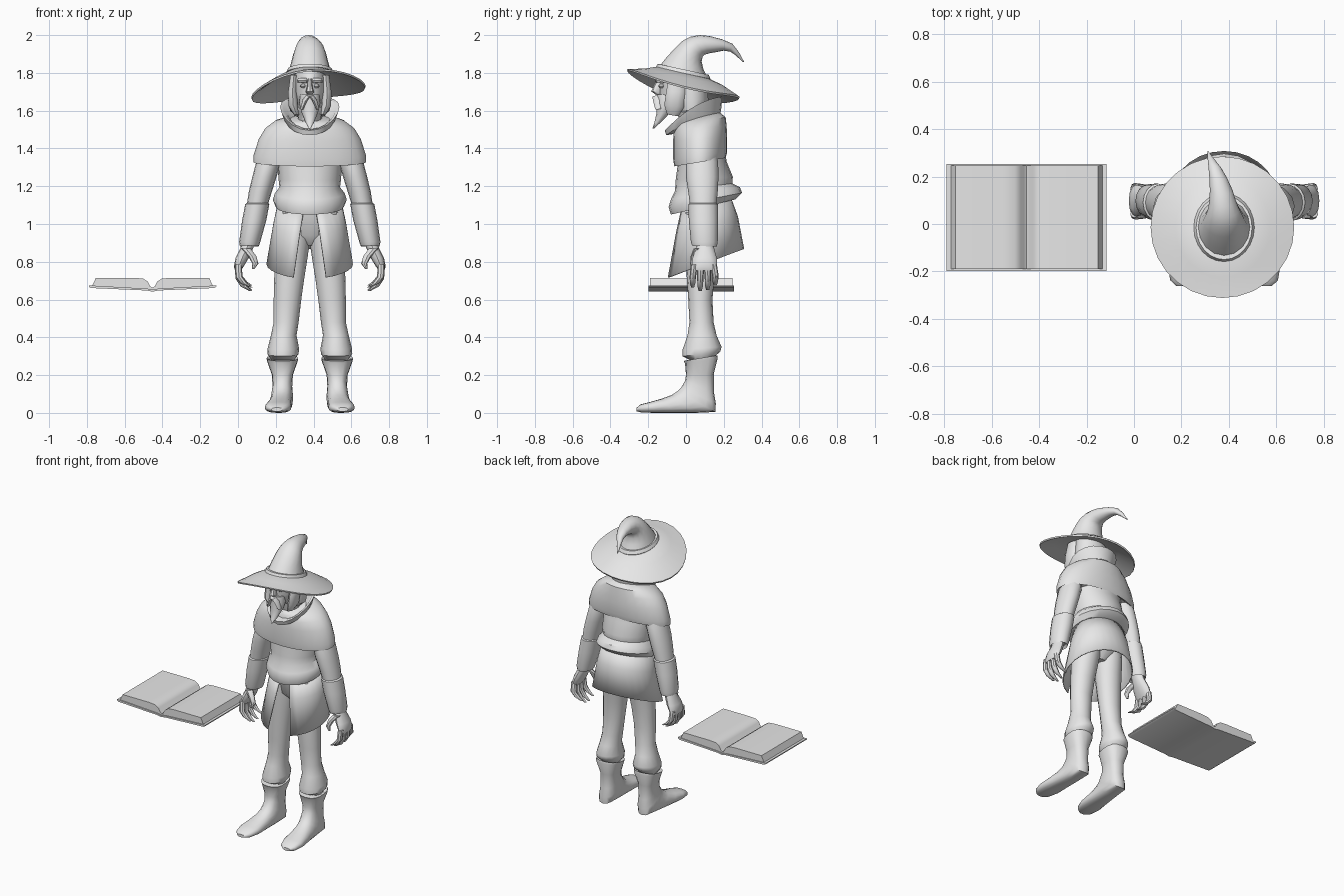
import bpy, bmesh, math

CX = 0.38          # figure's middle in x
BX = -0.4525       # book's middle in x

grey = bpy.data.materials.new("pale_grey")
grey.diffuse_color = (0.8, 0.8, 0.8, 1)


def finish(name, bm, angle=40):
    bmesh.ops.recalc_face_normals(bm, faces=bm.faces)
    me = bpy.data.meshes.new(name)
    bm.to_mesh(me)
    bm.free()
    me.materials.append(grey)
    ob = bpy.data.objects.new(name, me)
    bpy.context.collection.objects.link(ob)
    bpy.ops.object.select_all(action='DESELECT')
    ob.select_set(True)
    bpy.context.view_layer.objects.active = ob
    bpy.ops.object.shade_smooth_by_angle(angle=math.radians(angle))
    return ob


def loft(name, rings, n=16, side=1, square=1.0, gaps=None, angle=40):
    """Ring: x offset, half width, front y, front z, back y, back z, [side lift, roll]."""
    bm = bmesh.new()
    loops = []
    for k, ring in enumerate(rings):
        x, w, ya, za, yb, zb = ring[:6]
        lift, roll = (tuple(ring[6:]) + (0, 0))[:2]
        gap = gaps[k] if gaps else 0
        loop = []
        for i in range(n):
            f = i / (n - 1) if gaps else i / n
            t = -math.pi / 2 + gap + f * (2 * math.pi - 2 * gap)
            c = math.copysign(abs(math.cos(t)) ** square, math.cos(t))
            s = math.copysign(abs(math.sin(t)) ** square, math.sin(t))
            loop.append(bm.verts.new((CX + side * (x + w * c),
                                      (ya + yb) / 2 + (yb - ya) / 2 * s,
                                      (za + zb) / 2 + (zb - za) / 2 * s + lift * c * c + roll * c)))
        loops.append(loop)
    for a, b in zip(loops, loops[1:]):
        for i in range(n - 1 if gaps else n):
            j = (i + 1) % n
            bm.faces.new((a[i], a[j], b[j], b[i]))
    if not gaps:
        bm.faces.new(loops[0])
        bm.faces.new(loops[-1])
    return finish(name, bm, angle)


def pair(name, rings, **kw):
    for side, tag in ((1, "left"), (-1, "right")):
        loft(tag + "_" + name, rings, side=side, **kw)


def prism(name, half, y0, y1):
    """Extrude a profile along y; half lists the right side from bottom to top."""
    pts = half + [(-x, z) for x, z in reversed(half) if x > 0]
    bm = bmesh.new()
    a, b = ([bm.verts.new((BX + x, y, z)) for x, z in pts] for y in (y0, y1))
    bm.faces.new(a)
    bm.faces.new(b)
    for i in range(len(pts)):
        j = (i + 1) % len(pts)
        bm.faces.new((a[i], a[j], b[j], b[i]))
    finish(name, bm, 35)


# Open book
prism("book_cover", [(0, .642), (.03, .648), (.325, .661), (.3375, .668), (.3375, .675), (.03, .658), (0, .653)],
      -.198, .253)
prism("book_pages", [(0, .651), (.32, .671), (.3, .715), (.1, .715), (.05, .711), (.025, .695), (.012, .67),
                     (0, .662)], -.19, .247)

# Boots with flared tops
pair("boot", [(.147, .06, .01, .28, .14, .28), (.145, .084, -.012, .275, .165, .305),
              (.145, .082, -.005, .262, .168, .29), (.145, .056, .0, .2, .147, .205),
              (.145, .052, -.005, .17, .148, .11), (.147, .058, -.025, .135, .158, .05),
              (.15, .06, -.045, .115, .155, .005), (.155, .06, -.075, .095, .05, 0),
              (.162, .066, -.13, .075, -.06, 0), (.168, .07, -.19, .058, -.16, 0),
              (.172, .055, -.24, .045, -.235, .002), (.174, .028, -.261, .028, -.261, .008)],
     square=.8)

# Trousers
pair("trouser_leg", [(.143, .06, .02, .28, .13, .28), (.142, .083, -.018, .3, .182, .325),
                     (.14, .083, -.018, .335, .188, .35), (.138, .068, .008, .41, .162, .41),
                     (.125, .066, .018, .48, .146, .48), (.118, .073, .012, .6, .14, .6),
                     (.108, .08, .004, .72, .15, .72), (.098, .086, 0, .82, .165, .82),
                     (.088, .09, -.005, .91, .185, .93), (.08, .085, -.01, 1.06, .18, 1.08)])
loft("hips", [(0, .04, .05, .885, .15, .885), (0, .13, .0, .94, .19, .94), (0, .165, -.02, 1.08, .2, 1.1)])

# Tunic skirt, open at the front
skirt = loft("tunic_skirt", [(0, .17, -.03, 1.07, .235, 1.15), (0, .195, -.06, .95, .275, 1.04),
                             (0, .23, -.112, .712, .308, .868)],
             n=25, gaps=(.2, .28, .39))
solid = skirt.modifiers.new("thickness", 'SOLIDIFY')
solid.thickness = .008

# Bloused tunic top
loft("tunic_body", [(0, .16, -.045, 1.06, .2, 1.12), (0, .18, -.08, 1.05, .26, 1.13),
                    (0, .196, -.092, 1.09, .297, 1.165), (0, .185, -.08, 1.13, .285, 1.195),
                    (0, .16, -.058, 1.175, .245, 1.215), (0, .166, -.055, 1.23, .248, 1.25),
                    (0, .17, -.042, 1.33, .215, 1.33), (0, .17, -.04, 1.45, .2, 1.45)], n=20)

# Shoulder cape and collar
loft("shoulder_cape", [(0, .27, -.03, 1.33, .18, 1.37), (0, .298, -.062, 1.305, .21, 1.35),
                       (0, .298, -.068, 1.345, .218, 1.38), (0, .27, -.068, 1.44, .218, 1.46),
                       (0, .235, -.066, 1.495, .215, 1.52), (0, .185, -.06, 1.525, .21, 1.565),
                       (0, .12, -.05, 1.54, .18, 1.59)], n=24)
loft("collar", [(0, .11, -.075, 1.475, .18, 1.57), (0, .135, -.105, 1.47, .188, 1.62, .015),
                (0, .157, -.112, 1.495, .192, 1.675, .035), (0, .14, -.095, 1.5, .175, 1.67, .03),
                (0, .09, -.05, 1.505, .12, 1.57)], n=20)

# Arms: upper sleeve, wide cuff and bare hand
pair("upper_sleeve", [(.19, .06, .02, 1.44, .14, 1.44), (.218, .065, 0, 1.33, .17, 1.33),
                      (.24, .064, .0, 1.25, .172, 1.25), (.262, .061, .012, 1.17, .168, 1.17),
                      (.285, .053, .025, 1.07, .158, 1.07)])
pair("cuff", [(.275, .045, .035, 1.12, .145, 1.12), (.278, .064, .012, 1.105, .17, 1.105),
              (.294, .064, .015, 1.02, .17, 1.02), (.318, .056, .026, .905, .168, .905),
              (.32, .05, .032, .885, .163, .88), (.318, .036, .05, .9, .148, .9)])
pair("palm", [(.318, .035, .055, .93, .145, .93), (.332, .034, .052, .875, .148, .875),
              (.358, .035, .035, .82, .163, .82), (.376, .026, .03, .775, .165, .775),
              (.38, .016, .035, .755, .16, .755)], n=12)
for i, tip in enumerate((.665, .645, .65, .675)):
    y = .044 + .034 * i
    spread = (i - 1.5) * .006
    d = (.765 - tip)
    pair(f"finger_{i + 1}", [(.378, .018, y - .018, .785, y + .018, .785),
                             (.375, .019, y - .016 + spread, .765 - d * .45, y + .018 + spread, .765 - d * .45),
                             (.348, .018, y - .014 + spread, .765 - d * .8, y + .014 + spread, .765 - d * .8),
                             (.312, .008, y - .008 + spread, tip, y + .008 + spread, tip)], n=8)
pair("thumb", [(.338, .025, .04, .87, .085, .87), (.305, .022, .025, .83, .06, .83),
               (.288, .016, .022, .79, .05, .79), (.3, .007, .025, .762, .04, .762)], n=8)

# Head, hair and beard
loft("head", [(0, .065, -.02, 1.5, .1, 1.55), (0, .062, -.05, 1.6, .09, 1.6), (0, .07, -.125, 1.64, .095, 1.64),
              (0, .083, -.142, 1.69, .105, 1.69), (0, .086, -.138, 1.74, .11, 1.74),
              (0, .085, -.148, 1.765, .11, 1.765), (0, .08, -.12, 1.83, .1, 1.8)])
loft("back_hair", [(0, .07, 0, 1.56, .1, 1.58), (0, .105, -.045, 1.6, .115, 1.6),
                   (0, .112, -.055, 1.66, .118, 1.66), (0, .1, -.055, 1.8, .115, 1.77)])
pair("side_hair", [(.07, .012, -.1, 1.58, -.04, 1.57), (.088, .026, -.115, 1.63, -.01, 1.62),
                   (.092, .024, -.105, 1.7, 0, 1.7), (.084, .02, -.09, 1.79, 0, 1.78)], n=10)
loft("beard", [(0, .004, -.178, 1.505, -.17, 1.505), (0, .025, -.168, 1.535, -.12, 1.55),
               (0, .045, -.155, 1.59, -.075, 1.6), (0, .056, -.158, 1.64, -.06, 1.64),
               (0, .05, -.155, 1.685, -.06, 1.685)], n=12)
pair("moustache", [(.004, .014, -.178, 1.675, -.13, 1.69), (.024, .014, -.174, 1.65, -.13, 1.665),
                   (.042, .008, -.162, 1.605, -.13, 1.61)], n=8)
loft("nose", [(0, .012, -.16, 1.685, -.13, 1.685), (0, .022, -.185, 1.702, -.13, 1.695),
              (0, .014, -.172, 1.73, -.13, 1.73), (0, .01, -.152, 1.77, -.12, 1.77)], n=8)
pair("eyebrow", [(.038, .028, -.158, 1.748, -.115, 1.745), (.038, .03, -.166, 1.76, -.11, 1.758),
                 (.038, .024, -.152, 1.772, -.11, 1.772)], n=8)
pair("eye", [(.036, .008, -.138, 1.72, -.12, 1.72), (.036, .015, -.146, 1.73, -.115, 1.73),
             (.036, .008, -.138, 1.74, -.12, 1.74)], n=8)

# Wide drooping hat brim
loft("hat_brim", [(0, .11, -.14, 1.835, .11, 1.775), (-.005, .2, -.225, 1.822, .195, 1.735, -.015, .012),
                  (-.007, .303, -.312, 1.818, .285, 1.672, -.045, .03),
                  (-.007, .3, -.31, 1.808, .28, 1.662, -.045, .03),
                  (-.005, .2, -.22, 1.81, .19, 1.722, -.015, .012), (0, .09, -.12, 1.815, .09, 1.76)], n=28)
# Hat band
loft("hat_band", [(0, .12, -.155, 1.815, .125, 1.755), (0, .128, -.16, 1.83, .13, 1.768),
                  (0, .118, -.15, 1.848, .12, 1.79), (0, .1, -.13, 1.845, .1, 1.79)], n=24)
# Crown bending back into a point
loft("hat_crown", [(0, .114, -.145, 1.83, .115, 1.77), (0, .1, -.105, 1.88, .092, 1.82),
                   (0, .088, -.055, 1.935, .083, 1.86), (0, .077, -.015, 1.972, .088, 1.885),
                   (-.002, .066, .025, 1.992, .1, 1.897), (-.006, .056, .07, 2.0, .125, 1.904),
                   (-.012, .048, .125, 1.995, .16, 1.91), (-.025, .037, .19, 1.978, .2, 1.918),
                   (-.04, .026, .245, 1.955, .235, 1.912), (-.055, .014, .28, 1.91, .264, 1.892),
                   (-.068, .003, .308, 1.858, .302, 1.856)], n=16)
